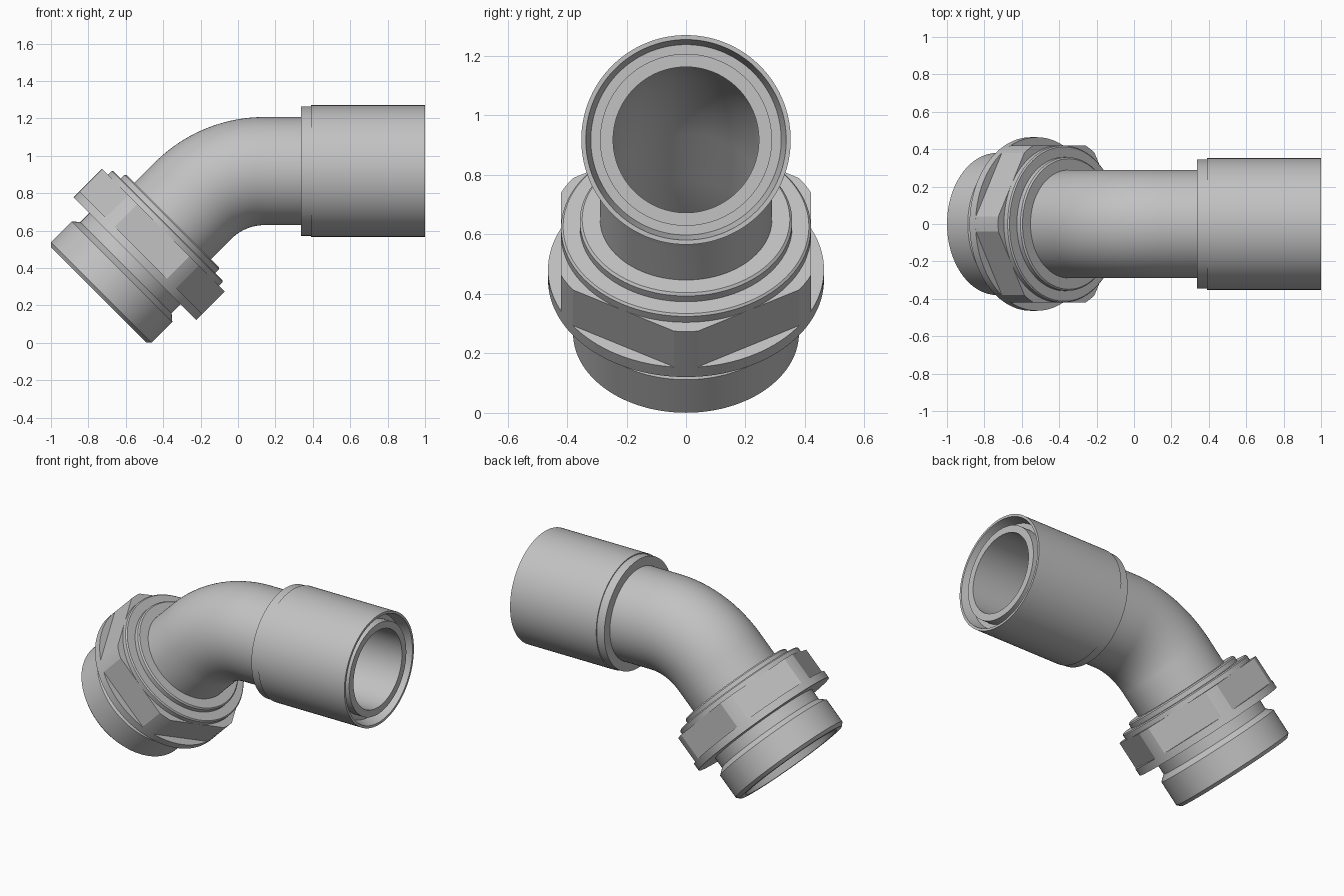
import bpy, bmesh, math
from mathutils import Vector

if "Cube" in bpy.data.objects:
    bpy.data.objects.remove(bpy.data.objects["Cube"])

SEG = 144
steel = bpy.data.materials.new("light_grey_steel")
steel.diffuse_color = (0.54, 0.54, 0.54, 1)
steel.use_nodes = True
steel.node_tree.nodes["Principled BSDF"].inputs["Base Color"].default_value = steel.diffuse_color

LOW = Vector((-0.745, 0, 0.255))   # centre of the lower open end
A45 = math.radians(45)
AXIS = Vector((math.cos(A45), 0, math.sin(A45)))
PIPE_Z = 0.918


def skin(name, stations, shape=None):
    """Skin a closed loop of rings; station = (centre, axis angle, radius)."""
    bm = bmesh.new()
    rings = []
    for c, a, r in stations:
        v = Vector((-math.sin(a), 0, math.cos(a)))
        ring = []
        for i in range(SEG):
            th = 2 * math.pi * i / SEG
            rr = shape(th, r) if shape else r
            ring.append(bm.verts.new(c + v * (rr * math.cos(th)) + Vector((0, rr * math.sin(th), 0))))
        rings.append(ring)
    for k, ra in enumerate(rings):
        rb = rings[(k + 1) % len(rings)]
        for i in range(SEG):
            j = (i + 1) % SEG
            bm.faces.new((ra[i], ra[j], rb[j], rb[i]))
    bmesh.ops.recalc_face_normals(bm, faces=bm.faces)
    me = bpy.data.meshes.new(name)
    bm.to_mesh(me)
    bm.free()
    me.materials.append(steel)
    ob = bpy.data.objects.new(name, me)
    bpy.context.collection.objects.link(ob)
    bpy.ops.object.select_all(action='DESELECT')
    bpy.context.view_layer.objects.active = ob
    ob.select_set(True)
    bpy.ops.object.shade_smooth_by_angle(angle=math.radians(20))
    return ob


def low(profile):
    """Profile of (distance along the tilted axis, radius)."""
    return [(LOW + AXIS * t, A45, r) for t, r in profile]


def level(profile):
    """Profile of (x, radius) along the horizontal axis."""
    return [(Vector((x, 0, PIPE_Z)), 0.0, r) for x, r in profile]


# threaded end with a conical mouth
skin("threaded_end", low([
    (0, 0.325), (0, 0.36), (0.02, 0.38), (0.177, 0.38), (0.207, 0.345),
    (0.30, 0.345), (0.30, 0.30), (0.50, 0.30), (0.50, 0.245), (0.30, 0.245)]))

# round flange under the nut
skin("nut_flange", low([(0.274, 0.31), (0.274, 0.464), (0.32, 0.464), (0.32, 0.31)]))


# hexagonal nut with corners trimmed to the flange circle
def hexagon(th, r):
    if r < 0.4:
        return r
    off = (th % math.radians(60)) - math.radians(30)
    return min(0.464, r / math.cos(off))


skin("hex_nut", low([(0.32, 0.29), (0.32, 0.42), (0.49, 0.42), (0.49, 0.29)]), hexagon)

# two stepped collars above the nut
skin("lower_collar", low([(0.48, 0.29), (0.48, 0.42), (0.518, 0.42), (0.525, 0.413), (0.525, 0.29)]))
skin("upper_collar", low([(0.515, 0.27), (0.515, 0.357), (0.552, 0.357), (0.56, 0.349), (0.56, 0.27)]))

# bent pipe: tilted run, 45 degree bend, level run
R = 0.54
corner_x = LOW.x + (PIPE_Z - LOW.z)
bend_x = corner_x + R * math.tan(A45 / 2)
path = [(LOW + AXIS * 0.50, A45)]
for i in range(25):
    a = A45 * (1 - i / 24)
    path.append((Vector((bend_x - R * math.sin(a), 0, PIPE_Z - R + R * math.cos(a))), a))
path.append((Vector((0.99, 0, PIPE_Z)), 0.0))
skin("bent_pipe", [(c, a, 0.289) for c, a in path] + [(c, a, 0.245) for c, a in reversed(path)])

# sleeve with a recessed mouth, and its back ring
skin("sleeve", level([
    (0.39, 0.27), (0.39, 0.352), (1.0, 0.352), (1.0, 0.337), (0.93, 0.32), (0.93, 0.27)]))
skin("sleeve_back_ring", level([(0.337, 0.27), (0.337, 0.346), (0.395, 0.346), (0.395, 0.27)]))
